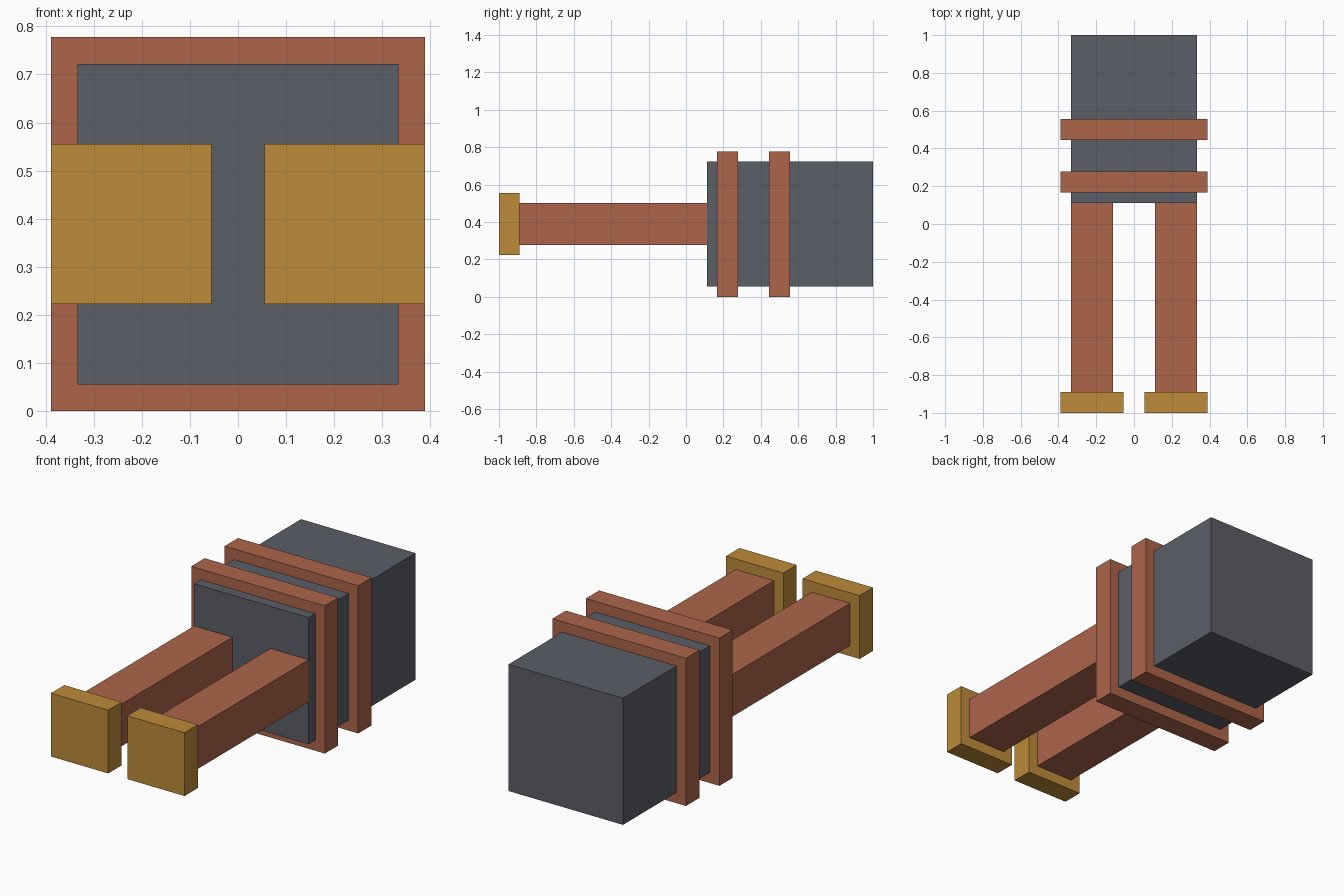
import bpy

if "Cube" in bpy.data.objects:
    bpy.data.objects.remove(bpy.data.objects["Cube"])

U = 1 / 18  # modelling grid unit


def material(name, rgb):
    """Flat material from 0-255 sRGB values, stored as linear."""
    mat = bpy.data.materials.new(name)
    lin = [((c / 255 + 0.055) / 1.055) ** 2.4 for c in rgb]
    mat.diffuse_color = (*lin, 1)
    mat.use_nodes = True
    mat.node_tree.nodes["Principled BSDF"].inputs["Base Color"].default_value = mat.diffuse_color
    return mat


def box(name, x, y, z, mat):
    """Box spanning the given (min, max) ranges in grid units."""
    spans = (x, y, z)
    bpy.ops.mesh.primitive_cube_add(size=1, location=[(a + b) / 2 * U for a, b in spans])
    ob = bpy.context.object
    ob.name = name
    ob.scale = [(b - a) * U for a, b in spans]
    bpy.ops.object.transform_apply(location=False, rotation=False, scale=True)
    ob.data.materials.append(mat)
    return ob


grey = material("slate grey", (91, 94, 103))
copper = material("copper", (172, 101, 74))
gold = material("gold", (189, 139, 57))

# Main block
box("body", (-6, 6), (2, 18), (1, 13), grey)

# Raised bands around the block
for name, y in (("front_band", 3), ("rear_band", 8)):
    box(name, (-7, 7), (y, y + 2), (0, 14), copper)

# Pair of prongs with end caps
for side, s in (("left", -1), ("right", 1)):
    box(side + "_prong", sorted((2 * s, 6 * s)), (-16, 2), (5, 9), copper)
    box(side + "_cap", sorted((1 * s, 7 * s)), (-18, -16), (4, 10), gold)
